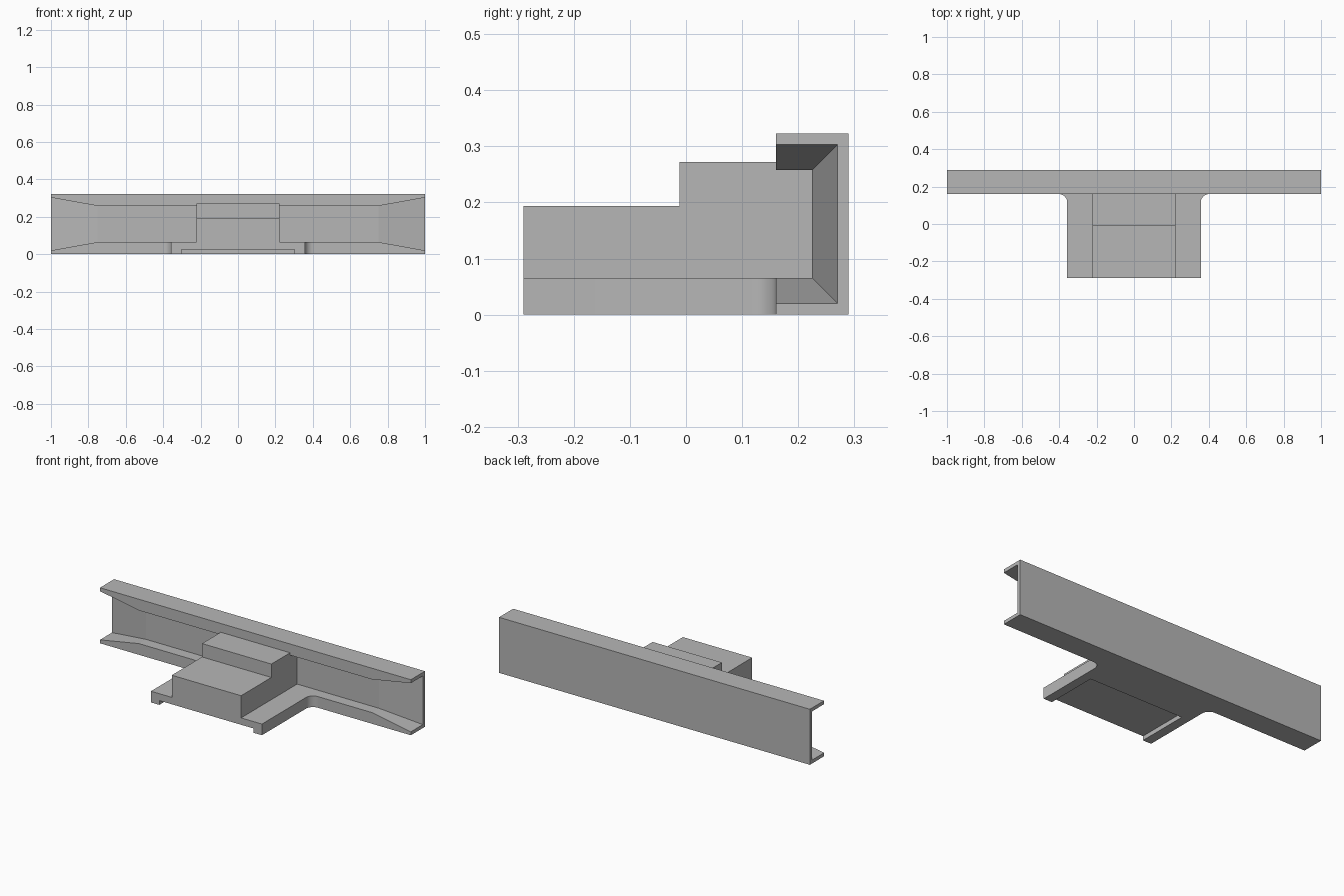
import bpy
import bmesh
import math

cube = bpy.data.objects.get("Cube")
if cube:
    bpy.data.objects.remove(cube, do_unlink=True)

grey = bpy.data.materials.new("plain grey")
grey.use_nodes = True
grey.diffuse_color = (0.47, 0.47, 0.47, 1)
grey.node_tree.nodes["Principled BSDF"].inputs["Base Color"].default_value = grey.diffuse_color

# Main levels
FRONT, BACK = -0.29, 0.29
BEAM_FRONT = 0.16
HEIGHT = 0.323
WALL, THIN_WALL = 0.065, 0.02


def loft(name, rings):
    """Skin a row of matching closed sections and cap both ends."""
    bm = bmesh.new()
    loops = [[bm.verts.new(p) for p in ring] for ring in rings]
    for a, b in zip(loops, loops[1:]):
        for i in range(len(a)):
            j = (i + 1) % len(a)
            bm.faces.new((a[i], a[j], b[j], b[i]))
    bm.faces.new(loops[0][::-1])
    bm.faces.new(loops[-1])
    bmesh.ops.recalc_face_normals(bm, faces=bm.faces)
    mesh = bpy.data.meshes.new(name)
    bm.to_mesh(mesh)
    bm.free()
    mesh.materials.append(grey)
    obj = bpy.data.objects.new(name, mesh)
    bpy.context.collection.objects.link(obj)
    return obj


def extrude(name, outline, low, high, axis):
    """Extrude a flat outline along x (y, z points) or z (x, y points)."""
    place = (lambda p, d: (d, *p)) if axis == "x" else (lambda p, d: (*p, d))
    return loft(name, [[place(p, d) for p in outline] for d in (low, high)])


# Channel beam, its walls thinning towards both ends
def channel(x, t):
    half = [(BACK, 0), (BEAM_FRONT, 0), (BEAM_FRONT, t), (BACK - t, t)]
    return [(x, y, z) for y, z in half + [(y, HEIGHT - z) for y, z in reversed(half)]]


loft("channel_beam", [channel(x, t) for x, t in
     ((-1, THIN_WALL), (-0.75, WALL), (0.75, WALL), (1, THIN_WALL))])

# Base plate with rounded inner corners where it meets the beam
half_width, radius, steps = 0.357, 0.045, 12
side = [(half_width, FRONT)]
for i in range(steps + 1):
    a = math.pi / 2 * i / steps
    side.append((half_width + radius * (1 - math.cos(a)),
                 BEAM_FRONT - radius * (1 - math.sin(a))))
plate = extrude("base_plate", side + [(-x, y) for x, y in reversed(side)], 0, WALL, "z")

# Shallow recess under the plate, open at the front
cutter = extrude("recess_cutter",
                 [(-0.303, -0.4), (0.303, -0.4), (0.303, 0.017), (-0.303, 0.017)],
                 -0.1, 0.025, "z")
cutter.hide_render = True
cut = plate.modifiers.new("recess", "BOOLEAN")
cut.operation = "DIFFERENCE"
cut.solver = "EXACT"
cut.object = cutter
bpy.ops.object.select_all(action="DESELECT")
bpy.context.view_layer.objects.active = plate
plate.select_set(True)
bpy.ops.object.modifier_apply(modifier=cut.name)
bpy.data.objects.remove(cutter, do_unlink=True)
bpy.ops.object.shade_smooth_by_angle(angle=math.radians(30))

# Stepped block on the plate, running back to the beam web
step_y, low_top, high_top = -0.012, 0.194, 0.272
extrude("stepped_block",
        [(FRONT, WALL), (FRONT, low_top), (step_y, low_top), (step_y, high_top),
         (BACK - WALL, high_top), (BACK - WALL, WALL)],
        -0.223, 0.223, "x")
